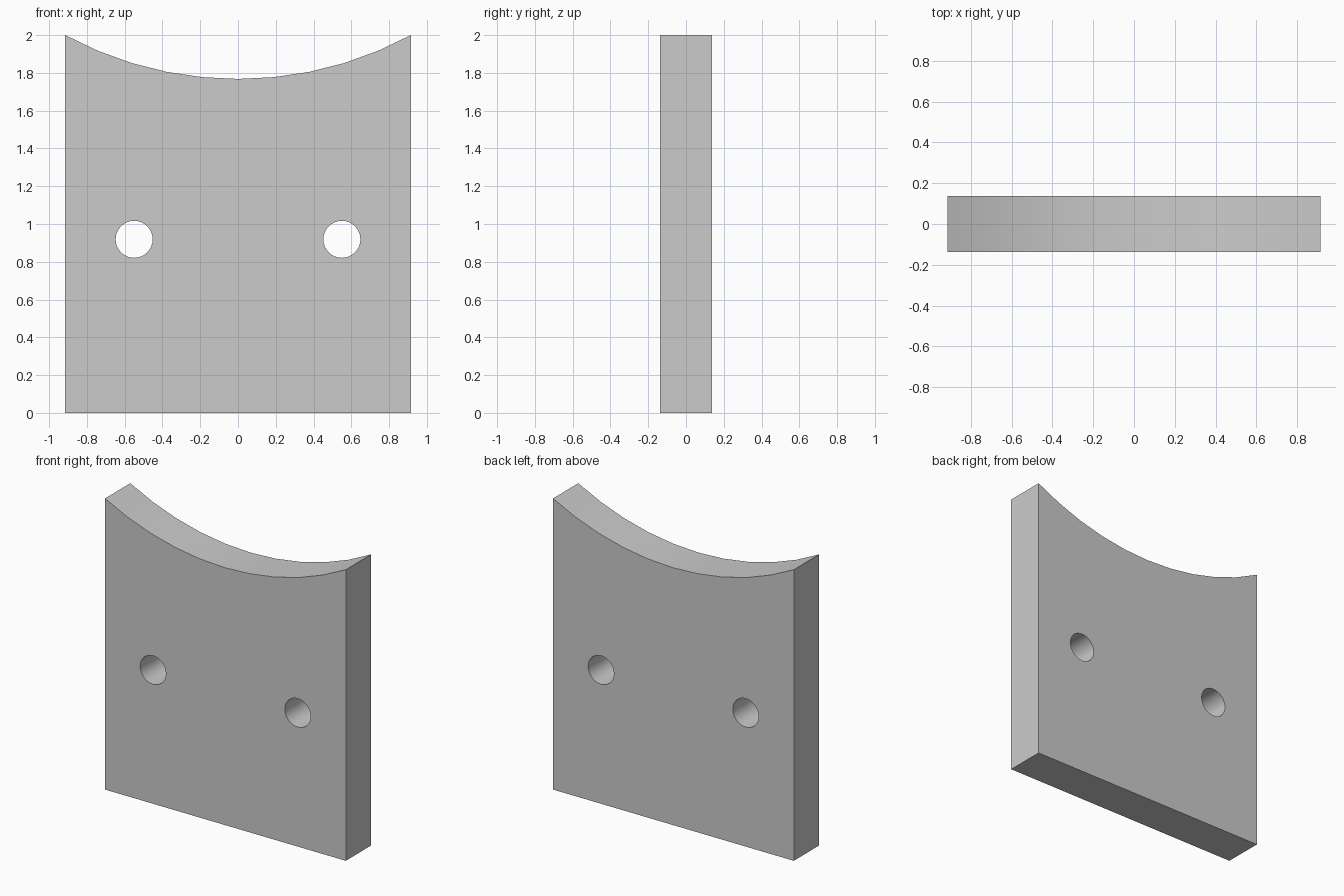
import bpy, bmesh
from math import sin, cos, asin, pi, radians

if "Cube" in bpy.data.objects:
    bpy.data.objects.remove(bpy.data.objects["Cube"])

HALF_W, HEIGHT, THICK = 0.915, 2.0, 0.274
SAG = 0.232                      # depth of the curved top
HOLE_X, HOLE_Z, HOLE_R = 0.55, 0.919, 0.098


def add_loop(bm, points):
    """Closed outline in the XZ plane."""
    verts = [bm.verts.new((x, 0, z)) for x, z in points]
    return [bm.edges.new((v, verts[i - 1])) for i, v in enumerate(verts)]


# Outer outline: square base, concave arc on top
radius = (HALF_W ** 2 + SAG ** 2) / (2 * SAG)
half_angle = asin(HALF_W / radius)
centre_z = HEIGHT - SAG + radius
STEPS = 10
angles = [half_angle * (1 - 2 * i / STEPS) for i in range(STEPS + 1)]
outline = [(-HALF_W, 0), (HALF_W, 0)]
outline += [(radius * sin(a), centre_z - radius * cos(a)) for a in angles]

bm = bmesh.new()
edges = add_loop(bm, outline)

# Two round through-holes
for side in (-1, 1):
    ring = [2 * pi * i / 32 for i in range(32)]
    edges += add_loop(bm, [(side * HOLE_X + HOLE_R * cos(a),
                            HOLE_Z + HOLE_R * sin(a)) for a in ring])

bmesh.ops.triangle_fill(bm, edges=edges, use_beauty=True, normal=(0, -1, 0))
bmesh.ops.recalc_face_normals(bm, faces=bm.faces)
mesh = bpy.data.meshes.new("curved_top_plate")
bm.to_mesh(mesh)
bm.free()

# Plate thickness, centred on y = 0
plate = bpy.data.objects.new("curved_top_plate", mesh)
bpy.context.collection.objects.link(plate)
bpy.context.view_layer.objects.active = plate
plate.select_set(True)
solid = plate.modifiers.new("thickness", 'SOLIDIFY')
solid.thickness, solid.offset = THICK, 0
bpy.ops.object.modifier_apply(modifier=solid.name)

# Smooth hole walls and arc, sharp outer edges
bpy.ops.object.shade_smooth_by_angle(angle=radians(30))
